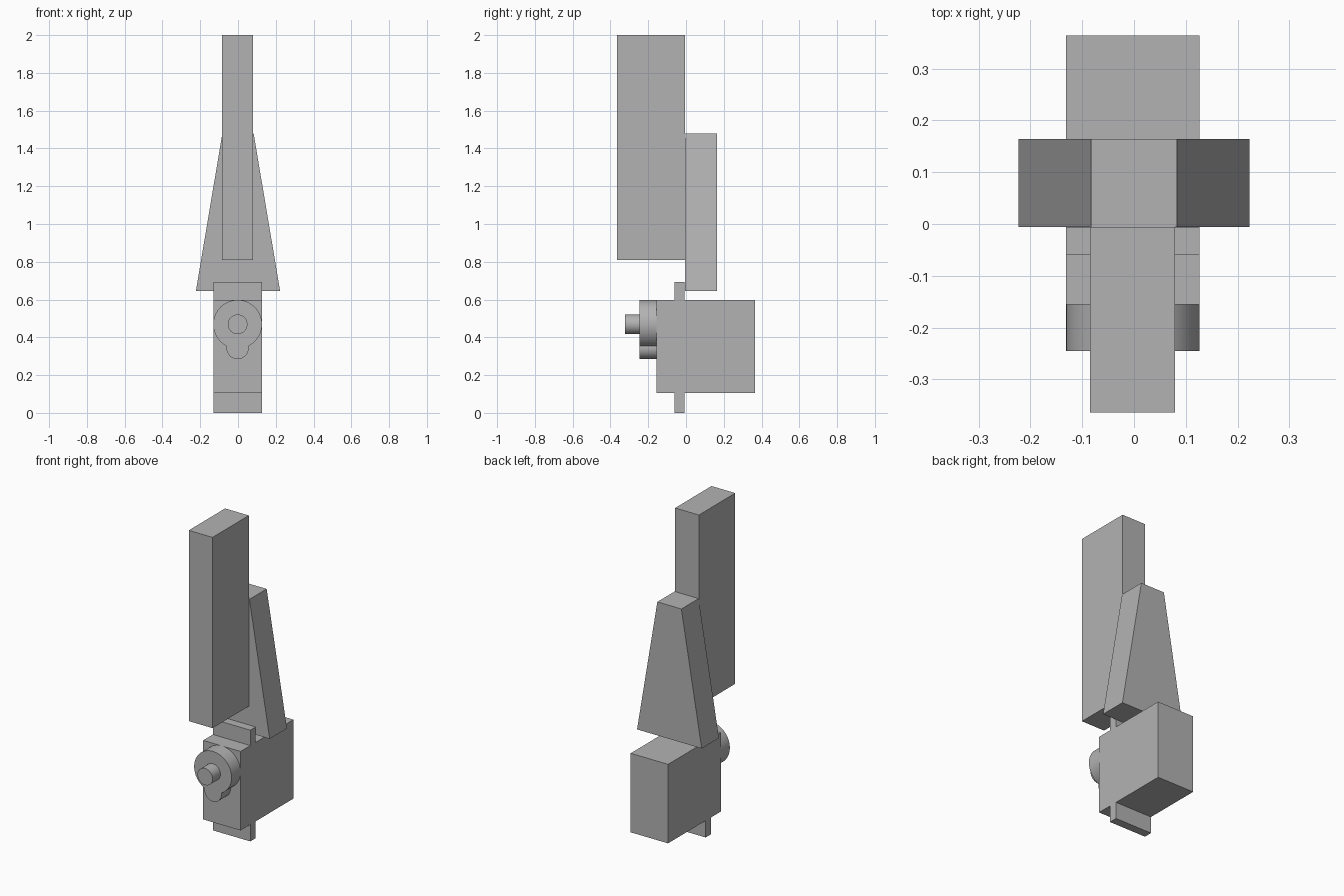
import bpy
import bmesh
from mathutils import Matrix

cube = bpy.data.objects.get("Cube")
if cube:
    bpy.data.objects.remove(cube, do_unlink=True)

grey = bpy.data.materials.new("plain_grey")
grey.use_nodes = True
grey.diffuse_color = (0.45, 0.45, 0.45, 1)
grey.node_tree.nodes["Principled BSDF"].inputs["Base Color"].default_value = (0.45, 0.45, 0.45, 1)


def finish(name, bm):
    bmesh.ops.recalc_face_normals(bm, faces=bm.faces)
    mesh = bpy.data.meshes.new(name)
    bm.to_mesh(mesh)
    bm.free()
    mesh.materials.append(grey)
    obj = bpy.data.objects.new(name, mesh)
    bpy.context.collection.objects.link(obj)
    return obj


def prism(name, profile, y0, y1):
    """Extrude an x-z outline from y0 to y1."""
    bm = bmesh.new()
    face = bm.faces.new([bm.verts.new((x, y0, z)) for x, z in profile])
    side = bmesh.ops.extrude_face_region(bm, geom=[face])["geom"]
    verts = [v for v in side if isinstance(v, bmesh.types.BMVert)]
    bmesh.ops.translate(bm, verts=verts, vec=(0, y1 - y0, 0))
    return finish(name, bm)


def box(name, x0, x1, y0, y1, z0, z1):
    return prism(name, [(x0, z0), (x1, z0), (x1, z1), (x0, z1)], y0, y1)


def cylinder(name, radius, x, z, y0, y1):
    """Round part with its axis along y."""
    bm = bmesh.new()
    place = Matrix.Translation((x, (y0 + y1) / 2, z)) @ Matrix.Rotation(1.5707963, 4, "X")
    bmesh.ops.create_cone(bm, cap_ends=True, segments=64, radius1=radius,
                          radius2=radius, depth=y1 - y0, matrix=place)
    obj = finish(name, bm)
    bpy.ops.object.select_all(action="DESELECT")
    obj.select_set(True)
    bpy.context.view_layer.objects.active = obj
    bpy.ops.object.shade_smooth_by_angle()
    return obj


# Motor case with its two mounting tabs
left, right = -0.131, 0.127
box("motor_case", left, right, -0.156, 0.364, 0.105, 0.598)
box("lower_mounting_tab", left, right, -0.06, -0.007, 0, 0.105)
box("upper_mounting_tab", left, right, -0.06, -0.007, 0.598, 0.694)

# Gear housing and output shaft
axis_x = -0.002
cylinder("gear_housing", 0.129, axis_x, 0.469, -0.245, -0.156)
cylinder("small_gear_housing", 0.059, axis_x, 0.344, -0.245, -0.156)
cylinder("output_shaft", 0.052, axis_x, 0.469, -0.322, -0.245)

# Tapered support and the tall bar in front of it
prism("tapered_support",
      [(-0.223, 0.645), (0.223, 0.645), (0.083, 1.478), (-0.083, 1.478)], -0.006, 0.164)
box("tall_bar", -0.085, 0.079, -0.364, -0.006, 0.81, 2)
